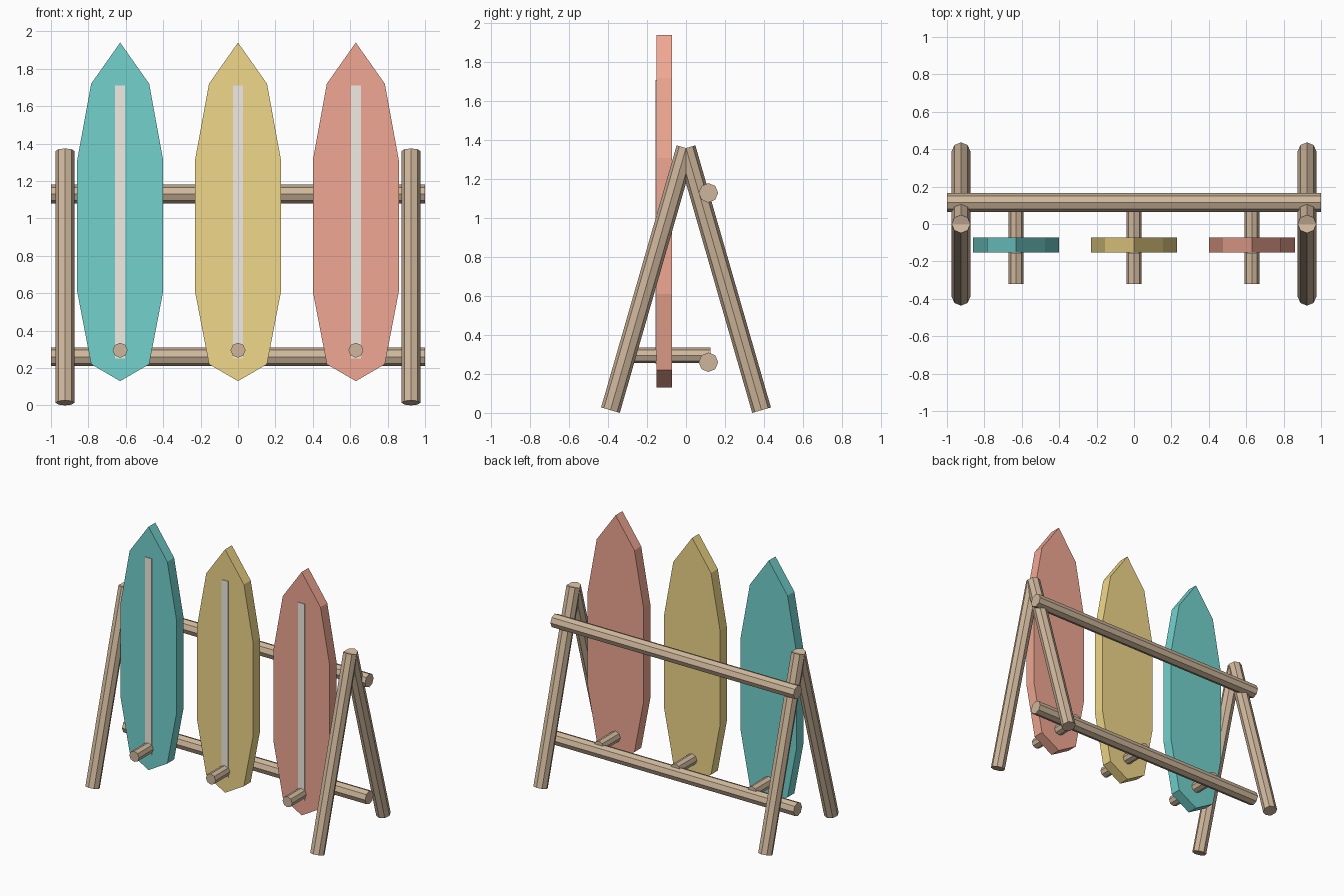
import bpy, bmesh, math
from mathutils import Vector

if "Cube" in bpy.data.objects:
    bpy.data.objects.remove(bpy.data.objects["Cube"])


def material(name, rgb):
    m = bpy.data.materials.new(name)
    m.diffuse_color = (*rgb, 1)
    m.use_nodes = True
    m.node_tree.nodes["Principled BSDF"].inputs["Base Color"].default_value = m.diffuse_color
    return m


WOOD = material("wood", (0.62, 0.47, 0.33))
CREAM = material("cream", (0.88, 0.84, 0.77))


def finish(bm, name, mat):
    bmesh.ops.recalc_face_normals(bm, faces=bm.faces)
    me = bpy.data.meshes.new(name)
    bm.to_mesh(me)
    bm.free()
    me.materials.append(mat)
    ob = bpy.data.objects.new(name, me)
    bpy.context.collection.objects.link(ob)
    return ob


def pole(name, a, b, radius):
    """Eight-sided log between two points."""
    a, b = Vector(a), Vector(b)
    bm = bmesh.new()
    bmesh.ops.create_cone(bm, cap_ends=True, segments=8, radius1=radius,
                          radius2=radius, depth=(b - a).length)
    ob = finish(bm, name, WOOD)
    ob.location = (a + b) / 2
    ob.rotation_mode = 'QUATERNION'
    ob.rotation_quaternion = (b - a).to_track_quat('Z', 'Y')
    return ob


def slab(name, outline, x, y0, y1, mat):
    """Outline in x-z extruded from y0 to y1."""
    bm = bmesh.new()
    face = bm.faces.new([bm.verts.new((x + px, y0, pz)) for px, pz in outline])
    ext = bmesh.ops.extrude_face_region(bm, geom=[face])
    verts = [v for v in ext["geom"] if isinstance(v, bmesh.types.BMVert)]
    bmesh.ops.translate(bm, verts=verts, vec=(0, y1 - y0, 0))
    return finish(bm, name, mat)


# A-frame legs at both ends
for sx, side in ((-1, "left"), (1, "right")):
    for sy, end in ((-1, "front"), (1, "back")):
        pole(f"{side}_{end}_leg", (sx * 0.925, sy * 0.388, 0.014),
             (sx * 0.925, 0, 1.36), 0.05)

# Rails along the back
for name, z in (("lower_rail", 0.26), ("upper_rail", 1.13)):
    pole(name, (-1, 0.115, z), (1, 0.115, z), 0.05)

# Boards, each with a stripe and a supporting peg
half = [(0.155, 0.22), (0.23, 0.61), (0.23, 1.31), (0.155, 1.72)]
outline = [(0, 0.13)] + half + [(0, 1.94)] + [(-x, z) for x, z in reversed(half)]
stripe = [(-0.027, 0.25), (0.027, 0.25), (0.027, 1.71), (-0.027, 1.71)]
boards = (("teal", -0.63, (0.17, 0.64, 0.61)),
          ("yellow", 0, (0.87, 0.68, 0.25)),
          ("coral", 0.63, (0.87, 0.39, 0.29)))
for name, x, rgb in boards:
    slab(f"{name}_board", outline, x, -0.152, -0.072, material(name, rgb))
    slab(f"{name}_board_stripe", stripe, x, -0.157, -0.145, CREAM)
    pole(f"{name}_board_peg", (x, -0.32, 0.295), (x, 0.125, 0.295), 0.04)
